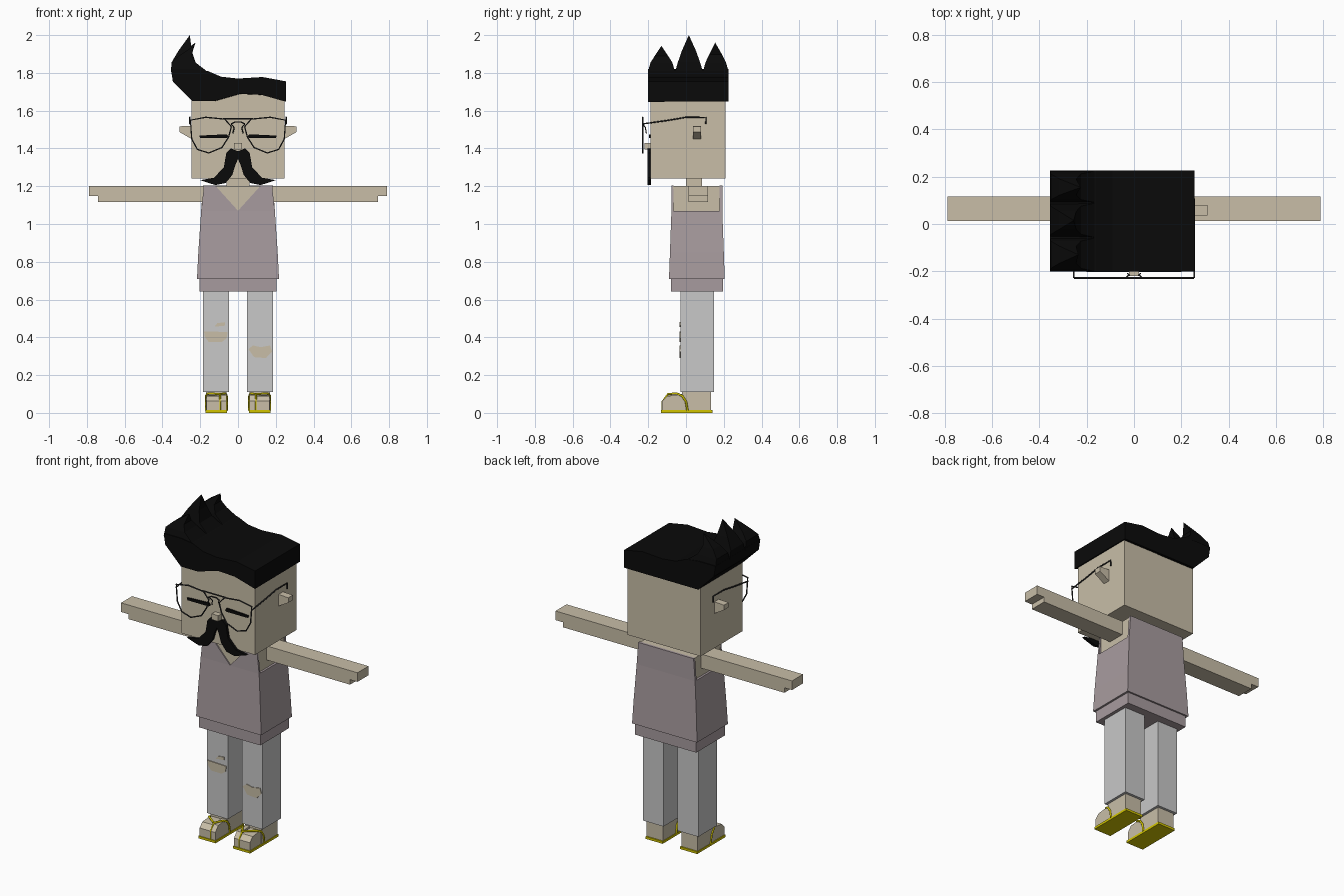
import bpy, bmesh

cube = bpy.data.objects.get("Cube")
if cube:
    bpy.data.objects.remove(cube, do_unlink=True)


def material(name, r, g, b):
    m = bpy.data.materials.new(name)
    m.use_nodes = True
    m.diffuse_color = (r, g, b, 1)
    bsdf = m.node_tree.nodes["Principled BSDF"]
    bsdf.inputs["Base Color"].default_value = (r, g, b, 1)
    bsdf.inputs["Roughness"].default_value = 0.8
    return m


skin = material("skin", 0.58, 0.515, 0.39)
shirt = material("dusty_mauve", 0.39, 0.33, 0.345)
denim = material("light_grey", 0.58, 0.58, 0.58)
black = material("black", 0.003, 0.003, 0.003)
metal = material("dark_grey", 0.03, 0.03, 0.03)
yellow = material("yellow", 0.65, 0.56, 0.0)


def loft(name, rings, mat):
    """Closed solid through rings that share one vertex count."""
    bm = bmesh.new()
    loops = [[bm.verts.new(p) for p in ring] for ring in rings]
    n = len(loops[0])
    for a, b in zip(loops, loops[1:]):
        for i in range(n):
            j = (i + 1) % n
            bm.faces.new((a[i], a[j], b[j], b[i]))
    bm.faces.new(loops[0])
    bm.faces.new(loops[-1])
    bmesh.ops.remove_doubles(bm, verts=bm.verts, dist=0.0001)
    bmesh.ops.recalc_face_normals(bm, faces=bm.faces)
    mesh = bpy.data.meshes.new(name)
    bm.to_mesh(mesh)
    bm.free()
    mesh.materials.append(mat)
    obj = bpy.data.objects.new(name, mesh)
    bpy.context.collection.objects.link(obj)
    return obj


def rect(x0, x1, y0, y1, z):
    return [(x0, y0, z), (x1, y0, z), (x1, y1, z), (x0, y1, z)]


def box(name, x0, x1, y0, y1, z0, z1, mat):
    return loft(name, [rect(x0, x1, y0, y1, z0), rect(x0, x1, y0, y1, z1)], mat)


def plate(name, pts, y0, y1, mat):
    """Front outline (x, z) given depth along y."""
    return loft(name, [[(x, y, z) for x, z in pts] for y in (y0, y1)], mat)


def tube(name, pts, radius, mat, closed=False):
    curve = bpy.data.curves.new(name, "CURVE")
    curve.dimensions = "3D"
    curve.bevel_depth = radius
    curve.bevel_resolution = 1
    curve.use_fill_caps = True
    line = curve.splines.new("POLY")
    line.points.add(len(pts) - 1)
    for p, co in zip(line.points, pts):
        p.co = (*co, 1)
    line.use_cyclic_u = closed
    curve.materials.append(mat)
    obj = bpy.data.objects.new(name, curve)
    bpy.context.collection.objects.link(obj)
    bpy.ops.object.select_all(action="DESELECT")
    obj.select_set(True)
    bpy.context.view_layer.objects.active = obj
    bpy.ops.object.convert(target="MESH")


# Head, neck, nose
box("head", -0.245, 0.245, -0.187, 0.21, 1.24, 1.7, skin)
box("neck", -0.06, 0.06, 0.0, 0.085, 1.18, 1.25, skin)
box("nose", -0.022, 0.022, -0.22, -0.18, 1.395, 1.43, skin)

# Hair: swept outline with an arched fringe, straight along the back
outline = [(-0.24, 1.65), (-0.13, 1.65), (0.01, 1.69), (0.12, 1.685),
           (0.255, 1.647), (0.255, 1.755), (0.13, 1.778), (0.0, 1.77),
           (-0.09, 1.78), (-0.16, 1.81), (-0.24, 1.82), (-0.355, 1.82), (-0.345, 1.755)]
hair = plate("hair", outline, -0.202, 0.226, black)
for v in hair.data.vertices:
    if v.co.y > 0 and v.co.z < 1.7:
        v.co.z = 1.648

# Hair spikes along the raised side
for y0, y1, tip_y, tip_x, tip_z in [(-0.202, -0.058, -0.13, -0.235, 1.943),
                                    (-0.058, 0.09, 0.015, -0.255, 2.0),
                                    (0.09, 0.226, 0.155, -0.225, 1.96)]:
    mid_z = (1.815 + tip_z) / 2
    loft("hair_spike", [rect(-0.355, -0.16, y0, y1, 1.805),
                        rect(-0.352, -0.225, y0 * 0.8 + tip_y * 0.2, y1 * 0.8 + tip_y * 0.2, 1.855),
                        rect(-0.315, -0.245, (y0 + tip_y) / 2, (y1 + tip_y) / 2, mid_z + 0.01),
                        [(tip_x, tip_y, tip_z)] * 4], black)

# Moustache, both halves
half = [(0, 1.385), (0.037, 1.4), (0.062, 1.375), (0.075, 1.3), (0.127, 1.245),
        (0.2, 1.232), (0.12, 1.206), (0.065, 1.217), (0.03, 1.26), (0.015, 1.31), (0, 1.345)]
for s, side in ((1, "left"), (-1, "right")):
    plate(side + "_moustache", [(s * x, z) for x, z in half], -0.203, -0.185, black)

    # Closed eye and ear
    plate(side + "_eye", [(s * x, z) for x, z in
          [(0.05, 1.462), (0.06, 1.475), (0.205, 1.468), (0.2, 1.455), (0.06, 1.455)]],
          -0.196, -0.186, black)
    plate(side + "_ear", [(s * x, z) for x, z in
          [(0.24, 1.52), (0.31, 1.517), (0.31, 1.487), (0.24, 1.447)]], 0.037, 0.08, skin)

    # Glasses rim, temple and nose pad
    rim = [(0.252, 1.55), (0.17, 1.565), (0.07, 1.555), (0.035, 1.515), (0.05, 1.46),
           (0.085, 1.405), (0.155, 1.376), (0.215, 1.395), (0.245, 1.45)]
    tube(side + "_rim", [(s * x, -0.229, z) for x, z in rim], 0.004, metal, True)
    tube(side + "_temple", [(s * 0.255, y, z) for y, z in
         [(-0.229, 1.53), (-0.1, 1.548), (0.0, 1.565), (0.105, 1.565), (0.105, 1.53)]],
         0.004, metal)
    tube(side + "_nose_pad", [(s * 0.036, -0.229, 1.53), (s * 0.02, -0.215, 1.51),
                              (s * 0.027, -0.21, 1.48)], 0.003, metal)

    # Arm and finger tips
    lo, hi = sorted((s * 0.18, s * 0.74))
    box(side + "_arm", lo, hi, 0.012, 0.117, 1.117, 1.202, skin)
    lo, hi = sorted((s * 0.73, s * 0.79))
    box(side + "_fingers", lo, hi, 0.012, 0.117, 1.147, 1.202, skin)

    # Trouser leg and ankle
    lo, hi = sorted((s * 0.047, s * 0.185))
    box(side + "_trouser_leg", lo, hi, -0.03, 0.147, 0.11, 0.68, denim)
    lo, hi = sorted((s * 0.062, s * 0.17))
    box(side + "_ankle", lo, hi, -0.02, 0.132, 0.012, 0.13, skin)

    # Rounded foot split into big toe and other toes
    for part, a, b, drop in (("big_toe", 0.062, 0.092, 0), ("toes", 0.098, 0.168, 0.006)):
        side_view = [(-0.127, 0.012), (-0.127, 0.062), (-0.1, 0.095 - drop),
                     (-0.05, 0.1 - drop), (-0.01, 0.1 - drop), (-0.01, 0.012)]
        loft(side + "_" + part, [[(s * x, y, z) for y, z in side_view] for x in (a, b)], skin)

    # Sandal sole and straps
    lo, hi = sorted((s * 0.058, s * 0.173))
    box(side + "_sole", lo, hi, -0.132, 0.14, 0, 0.014, yellow)
    tube(side + "_toe_post", [(s * 0.095, -0.125, 0.014), (s * 0.095, -0.125, 0.06),
                              (s * 0.095, -0.095, 0.1)], 0.005, yellow)
    for edge, x in (("inner", 0.06), ("outer", 0.17)):
        tube(side + "_" + edge + "_strap",
             [(s * 0.095, -0.095, 0.1), (s * (x * 0.85 + 0.014), -0.05, 0.103),
              (s * x, -0.02, 0.09), (s * x, 0.0, 0.06), (s * x, 0.008, 0.012)], 0.006, yellow)

# Glasses bridge bars
tube("upper_bridge", [(-0.08, -0.229, 1.558), (0.08, -0.229, 1.558)], 0.004, metal)
tube("lower_bridge", [(-0.036, -0.229, 1.53), (-0.015, -0.229, 1.54),
                      (0.015, -0.229, 1.54), (0.036, -0.229, 1.53)], 0.004, metal)

# Torso and sleeveless top with a V neck
box("torso", -0.182, 0.182, -0.07, 0.185, 0.7, 1.2, skin)
loft("shirt_body", [rect(-0.217, 0.217, -0.09, 0.205, 0.71),
                    rect(-0.21, 0.21, -0.085, 0.2, 0.85),
                    rect(-0.195, 0.195, -0.077, 0.192, 1.07)], shirt)
box("shirt_hem", -0.205, 0.205, -0.08, 0.195, 0.642, 0.72, shirt)
plate("shirt_front", [(-0.195, 1.07), (-0.18, 1.203), (-0.12, 1.203), (0, 1.07),
                      (0.12, 1.203), (0.18, 1.203), (0.195, 1.07)], -0.077, -0.065, shirt)
plate("shirt_back", [(-0.195, 1.07), (-0.185, 1.203), (0.185, 1.203), (0.195, 1.07)],
      0.178, 0.192, shirt)

# Knee rips showing skin
rips = {
    "right_knee_rip": [(-0.18, 0.432), (-0.055, 0.428), (-0.06, 0.395), (-0.085, 0.376),
                       (-0.155, 0.376), (-0.175, 0.4)],
    "right_small_rip": [(-0.125, 0.456), (-0.11, 0.475), (-0.07, 0.48), (-0.068, 0.462)],
    "left_knee_rip": [(0.055, 0.338), (0.08, 0.357), (0.12, 0.348), (0.17, 0.357),
                      (0.18, 0.325), (0.148, 0.29), (0.085, 0.295)],
}
for name, pts in rips.items():
    plate(name, pts, -0.034, -0.028, skin)
